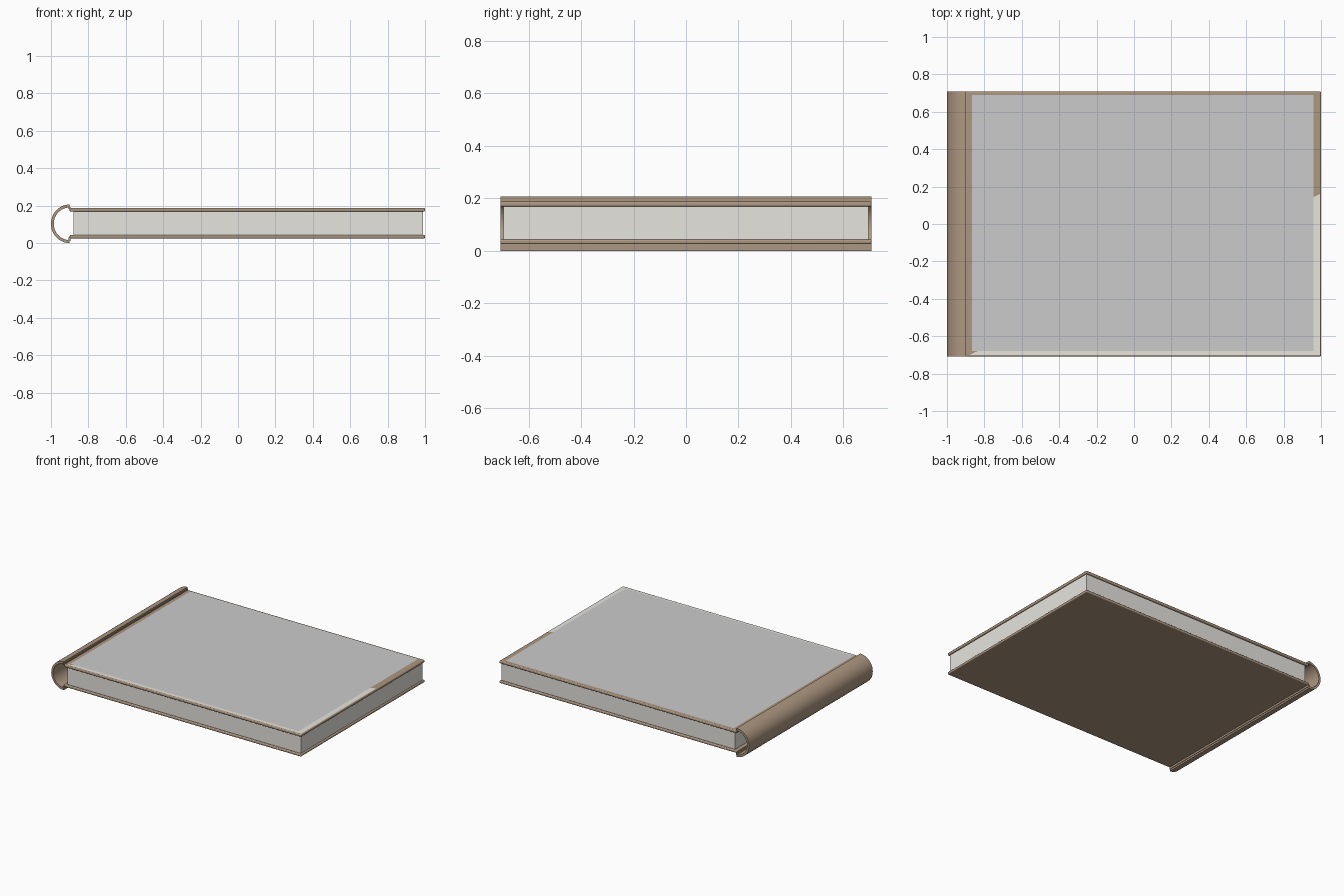
import bpy, bmesh, math

if "Cube" in bpy.data.objects:
    bpy.data.objects.remove(bpy.data.objects["Cube"])

def material(name, color):
    m = bpy.data.materials.new(name)
    m.diffuse_color = (*color, 1)
    m.use_nodes = True
    m.node_tree.nodes["Principled BSDF"].inputs["Base Color"].default_value = m.diffuse_color
    return m

leather = material("tan_leather", (0.42, 0.31, 0.22))
paper = material("paper", (0.80, 0.78, 0.73))

def make(name, verts, faces, mat=None):
    me = bpy.data.meshes.new(name)
    me.from_pydata(verts, [], faces)
    bm = bmesh.new()
    bm.from_mesh(me)
    bmesh.ops.recalc_face_normals(bm, faces=bm.faces)
    bm.to_mesh(me)
    bm.free()
    ob = bpy.data.objects.new(name, me)
    bpy.context.collection.objects.link(ob)
    if mat:
        me.materials.append(mat)
    return ob

def box(name, x, y, z, mat, bevel=0):
    v = [(a, b, c) for a in x for b in y for c in z]
    f = [(0, 1, 3, 2), (4, 6, 7, 5), (0, 4, 5, 1), (2, 3, 7, 6), (0, 2, 6, 4), (1, 5, 7, 3)]
    ob = make(name, v, f, mat)
    if bevel:
        b = ob.modifiers.new("rounded_edges", 'BEVEL')
        b.width, b.segments = bevel, 3
    return ob

def smooth(ob):
    bpy.ops.object.select_all(action='DESELECT')
    ob.select_set(True)
    bpy.context.view_layer.objects.active = ob
    bpy.ops.object.shade_smooth_by_angle(angle=math.radians(35))

def sheet(name, pts, z, mat=None):
    ob = make(name, [(x, y, z) for x, y in pts], [tuple(range(len(pts)))], mat)
    if ob.data.polygons[0].normal.z < 0:
        ob.data.flip_normals()
    return ob

W = 0.708

# Front and back cover boards
for name, z in (("back_cover", (0.025, 0.043)), ("front_cover", (0.168, 0.187))):
    smooth(box(name, (-0.90, 1.0), (-W, W), z, leather, 0.006))

# Page block
box("pages", (-0.88, 0.99), (-0.695, 0.695), (0.042, 0.169), paper)

# Half-round hollow spine
n, cx, cz = 32, -0.90, 0.103
arc = [math.pi * (0.5 + i / n) for i in range(n + 1)]
prof = [(cx + 0.1 * math.cos(a), cz + 0.103 * math.sin(a)) for a in arc]
prof += [(cx + 0.085 * math.cos(a), cz + 0.087 * math.sin(a)) for a in reversed(arc)]
k = len(prof)
verts = [(x, y, z) for y in (-W, W) for x, z in prof]
faces = [(i, (i + 1) % k, (i + 1) % k + k, i + k) for i in range(k)]
for i in range(n):
    cap = (i, i + 1, k - 2 - i, k - 1 - i)
    faces += [cap, tuple(j + k for j in cap)]
smooth(make("spine", verts, faces, leather))

# Hinge strips joining the spine to the boards
for name, z in (("lower_hinge", (0.012, 0.030)), ("upper_hinge", (0.181, 0.194))):
    box(name, (-0.906, -0.896), (-W, W), z, leather)

# Pale corner panel split along the diagonal
sheet("corner_panel", [(-0.88, -0.70), (0.995, -0.70), (0.995, 0.16)], 0.1885, paper)

# Grey cover picture
sheet("cover_picture", [(-0.865, -0.68), (0.96, -0.68), (0.96, 0.69), (-0.865, 0.69)], 0.190)
